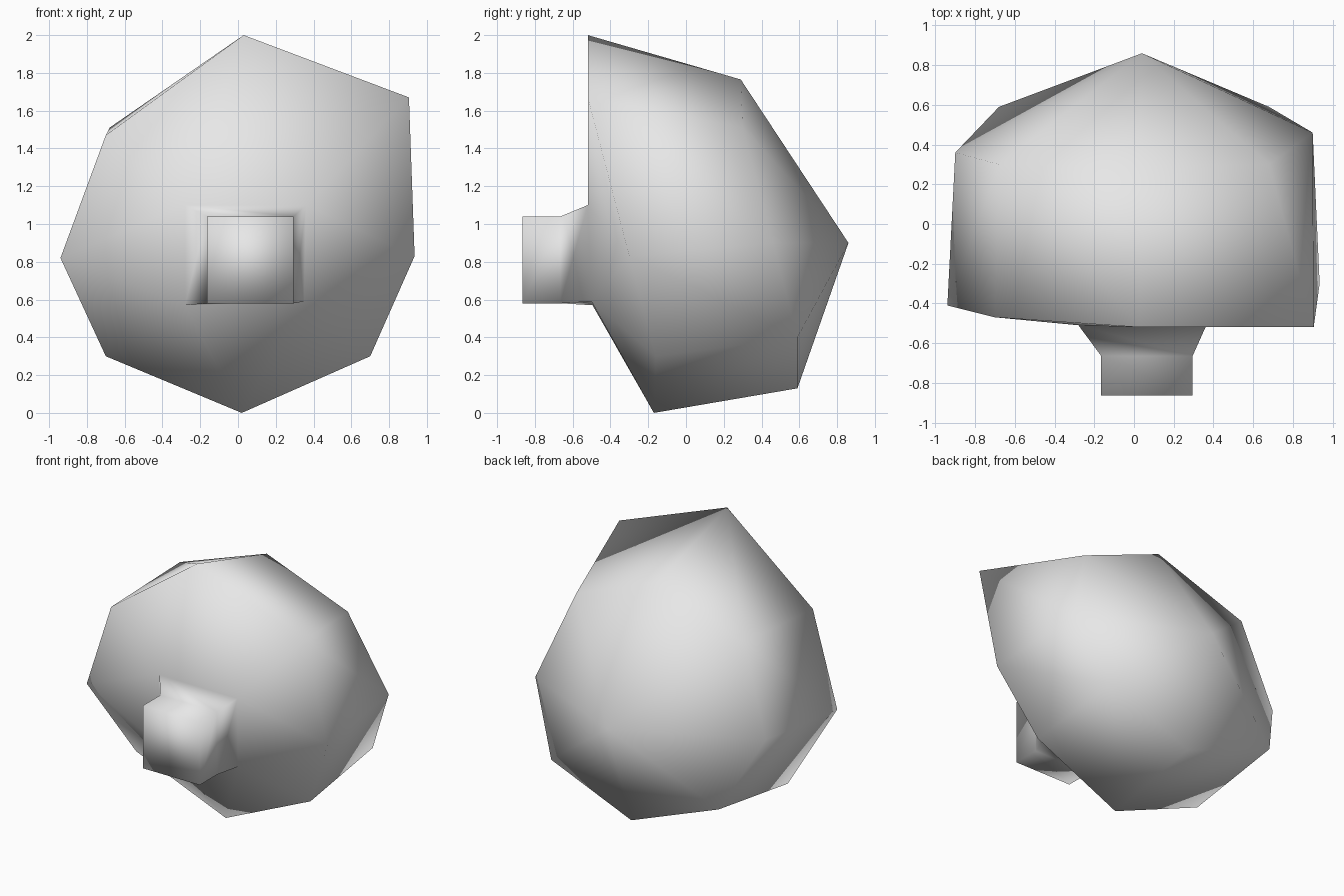
import bpy
import bmesh
from mathutils import Vector

if "Cube" in bpy.data.objects:
    bpy.data.objects.remove(bpy.data.objects["Cube"])

grey = bpy.data.materials.new("light_grey")
grey.diffuse_color = (0.8, 0.8, 0.8, 1)
grey.use_nodes = True
grey.node_tree.nodes["Principled BSDF"].inputs["Base Color"].default_value = grey.diffuse_color

bm = bmesh.new()
centre = Vector((0, 0.1, 0.95))


def ring(points):
    return [bm.verts.new(p) for p in points]


def square(x0, x1, z0, z1, y):
    # corners clockwise from top right, as seen from the front
    return ring([(x1, y, z1), (x1, y, z0), (x0, y, z0), (x0, y, z1)])


def tri_quad(a, b, c, d):
    # split an uneven quad along its outward diagonal
    ac = ((a.co + c.co) / 2 - centre).length
    bd = ((b.co + d.co) / 2 - centre).length
    for f in ([(a, b, c), (a, c, d)] if ac > bd else [(a, b, d), (b, c, d)]):
        bm.faces.new(f)


# body rim and back ring, clockwise from the top as seen from the front
rim = ring([(0.03, -0.52, 2.0), (0.905, -0.52, 1.67), (0.935, -0.3, 0.83),
            (0.70, -0.16, 0.30), (0.02, -0.17, 0.0), (-0.70, -0.18, 0.30),
            (-0.94, -0.41, 0.82), (-0.70, -0.47, 1.47)])
back = ring([(0.03, 0.29, 1.765), (0.68, 0.30, 1.51), (0.90, 0.46, 0.90),
             (0.68, 0.59, 0.40), (0.03, 0.59, 0.13), (-0.68, 0.59, 0.40),
             (-0.90, 0.36, 0.88), (-0.68, 0.30, 1.51)])
tip = bm.verts.new((0.04, 0.86, 0.90))
for i in range(8):
    j = (i + 1) % 8
    tri_quad(rim[i], rim[j], back[j], back[i])
    bm.faces.new((back[i], back[j], tip))

# flared knob on the front
base = ring([(0.36, -0.52, 1.10), (0.35, -0.50, 0.59),
             (-0.28, -0.495, 0.57), (-0.28, -0.51, 1.10)])
neck = square(-0.165, 0.295, 0.58, 1.04, -0.665)
end = square(-0.165, 0.295, 0.58, 1.04, -0.865)
for i in range(4):
    j = (i + 1) % 4
    bm.faces.new((base[i], base[j], neck[j], neck[i]))
    bm.faces.new((neck[i], neck[j], end[j], end[i]))
    # front of the body, from the knob base out to the rim
    side, corner, nxt = rim[2 * i], rim[2 * i + 1], rim[(2 * i + 2) % 8]
    bm.faces.new((base[i], side, corner))
    bm.faces.new((base[i], corner, nxt))
    bm.faces.new((base[i], nxt, base[j]))
bm.faces.new(end)

bmesh.ops.recalc_face_normals(bm, faces=bm.faces[:])
for f in bm.faces:
    f.smooth = True
mesh = bpy.data.meshes.new("rounded_body_with_knob")
bm.to_mesh(mesh)
bm.free()
mesh.materials.append(grey)
obj = bpy.data.objects.new("rounded_body_with_knob", mesh)
bpy.context.collection.objects.link(obj)
